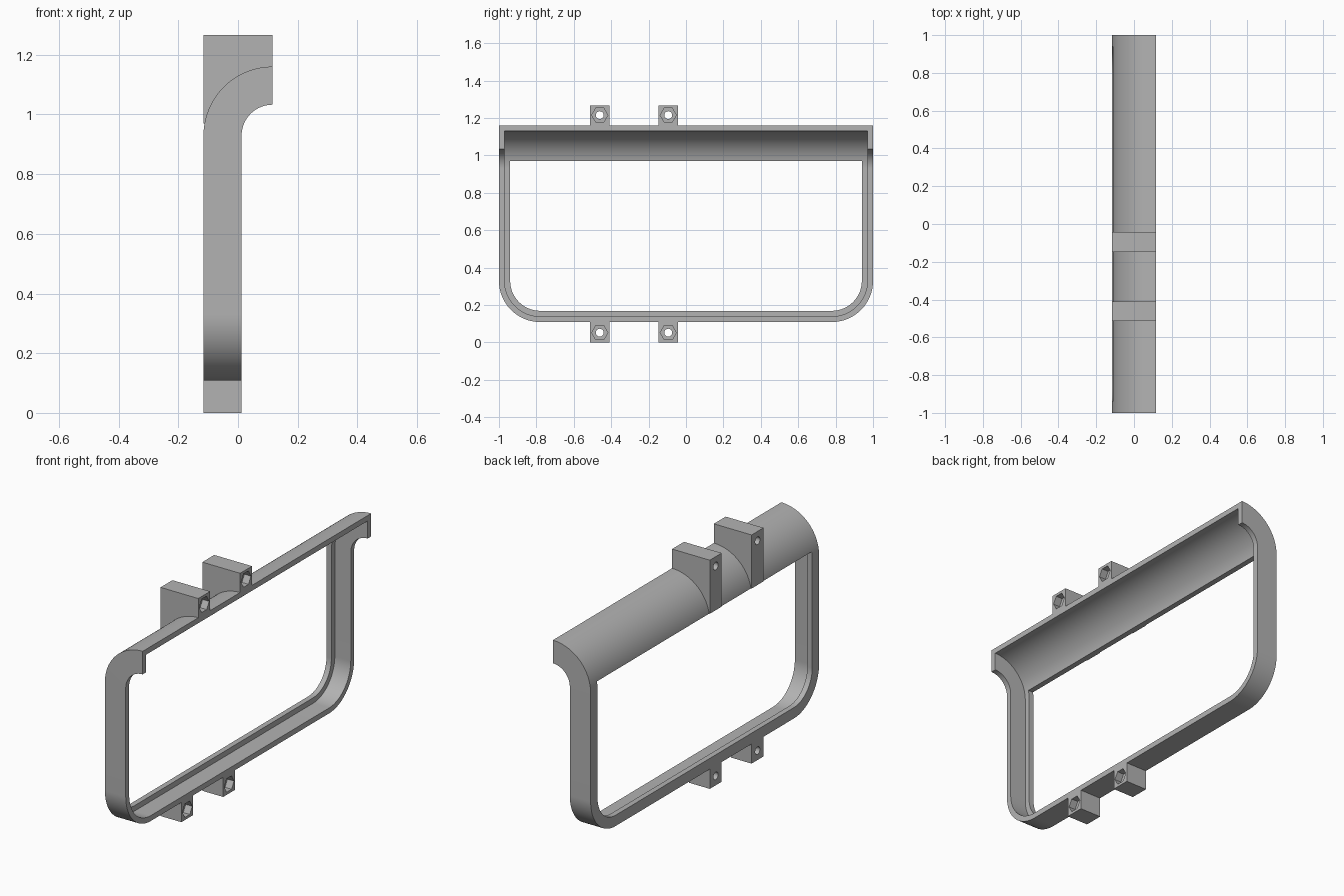
import bpy
import bmesh
from math import cos, sin, pi, radians

cube = bpy.data.objects.get("Cube")
if cube:
    bpy.data.objects.remove(cube, do_unlink=True)

grey = bpy.data.materials.new("plain grey")
grey.use_nodes = True
colour = (0.45, 0.45, 0.45, 1)
grey.diffuse_color = colour
grey.node_tree.nodes["Principled BSDF"].inputs["Base Color"].default_value = colour

W = 0.1157             # half depth of the hood
WALL = 0.03            # wall and lip thickness
CZ = 0.929             # height of the hood's arc centre
R = 2 * W              # outer radius of the hood
POST = 0.012           # front face of the frame
BASE = 0.109           # underside of the frame
CORNER = 0.22          # outer corner radius


def arc(cx, cz, r, a0, a1, n=32):
    angles = [radians(a0 + (a1 - a0) * i / n) for i in range(n + 1)]
    return [(cx + r * cos(a), cz + r * sin(a)) for a in angles]


def prism(name, points, axis, lo, hi):
    """Extrude a (horizontal, z) outline along x or y."""
    bm = bmesh.new()
    place = (lambda p, d: (d, p[0], p[1])) if axis == "x" else (lambda p, d: (p[0], d, p[1]))
    face = bm.faces.new([bm.verts.new(place(p, lo)) for p in points])
    new = bmesh.ops.extrude_face_region(bm, geom=[face])["geom"]
    for v in new:
        if isinstance(v, bmesh.types.BMVert):
            v.co["xy".index(axis)] = hi
    bmesh.ops.recalc_face_normals(bm, faces=bm.faces)
    mesh = bpy.data.meshes.new(name)
    bm.to_mesh(mesh)
    bm.free()
    mesh.materials.append(grey)
    obj = bpy.data.objects.new(name, mesh)
    bpy.context.collection.objects.link(obj)
    return obj


def combine(obj, other, operation):
    """Apply a boolean and throw the helper away."""
    mod = obj.modifiers.new("cut", "BOOLEAN")
    mod.operation, mod.solver, mod.object = operation, "EXACT", other
    bpy.context.view_layer.objects.active = obj
    bpy.ops.object.modifier_apply(modifier=mod.name)
    bpy.data.objects.remove(other, do_unlink=True)


def box(name, x0, x1, y0, y1, z0, z1):
    return prism(name, [(y0, z0), (y1, z0), (y1, z1), (y0, z1)], "x", x0, x1)


def tub(inset, top):
    """Outline with rounded lower corners, shrunk by inset."""
    h, r = 1 - CORNER, CORNER - inset
    z = BASE + CORNER
    return arc(-h, z, r, 180, 270) + arc(h, z, r, 270, 360) + [(1 - inset, top), (inset - 1, top)]


# Frame and curved hood: side profile trimmed to the rounded outline
profile = ([(-W, 0)] + arc(W, CZ, R, 180, 90, 48)
           + arc(W, CZ, W - POST, 90, 180) + [(POST, 0)])
frame = prism("frame_with_hood", profile, "y", -1.1, 1.1)
combine(frame, prism("outline", tub(0, 2), "x", -1, 1), "INTERSECT")

# Mounting tabs above and below
tab_y = (-0.461, -0.095)
half = 0.052
TOP = 1.267
for y in tab_y:
    combine(frame, box("upper_tab", -W, W, y - half, y + half, 0.97, TOP), "UNION")
    combine(frame, box("lower_tab", -W, POST, y - half, y + half, 0, BASE + 0.015), "UNION")

# Hollow behind the hood and rebate round the frame
hollow = [(WALL - W, 0)] + arc(W, CZ, R - WALL, 180, 90, 48) + [(1, CZ + R - WALL), (1, 0)]
cavity = prism("cavity", hollow, "y", -1.1, 1.1)
combine(cavity, prism("cavity_outline", tub(WALL, 2), "x", -2, 2), "INTERSECT")
combine(frame, cavity, "DIFFERENCE")

# Window opening through the back lip
combine(frame, prism("opening", tub(2 * WALL, 0.97), "x", -1, 1), "DIFFERENCE")

# Bolt holes with hexagonal nut pockets
for y in tab_y:
    for z, front in ((TOP - half, W), (half, POST)):
        hole = arc(y, z, 0.021, 0, 360, 24)[:-1]
        pocket = arc(y, z, 0.043, 0, 360, 6)[:-1]
        combine(frame, prism("bolt_hole", hole, "x", -1, 1), "DIFFERENCE")
        combine(frame, prism("nut_pocket", pocket, "x", front - 0.04, 1), "DIFFERENCE")

bpy.ops.object.select_all(action="DESELECT")
frame.select_set(True)
bpy.context.view_layer.objects.active = frame
bpy.ops.object.shade_smooth_by_angle(angle=radians(25))
